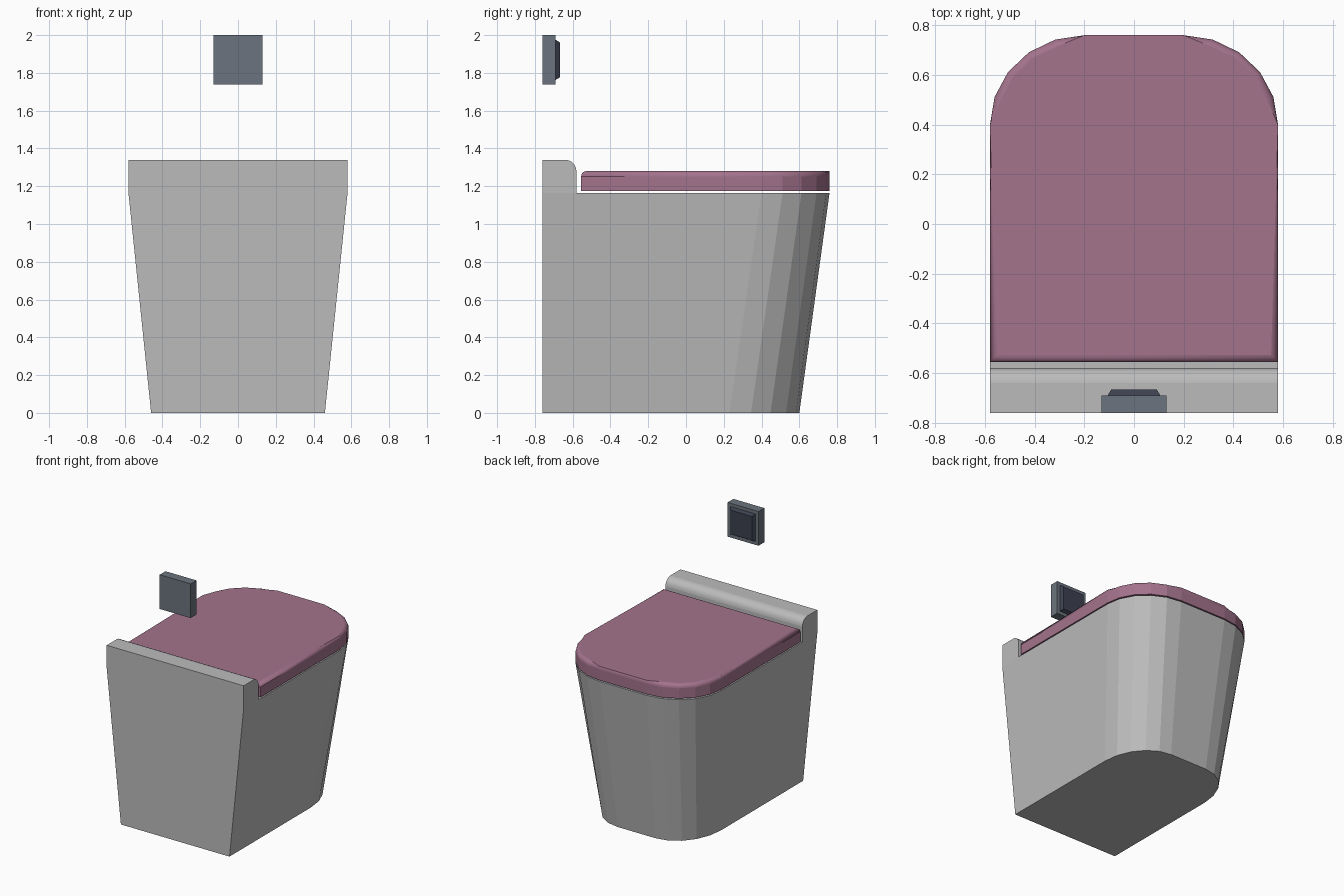
import bpy, bmesh, math

if "Cube" in bpy.data.objects:
    bpy.data.objects.remove(bpy.data.objects["Cube"])


def material(name, rgb):
    m = bpy.data.materials.new(name)
    m.diffuse_color = (*rgb, 1)
    m.use_nodes = True
    m.node_tree.nodes["Principled BSDF"].inputs["Base Color"].default_value = m.diffuse_color
    return m


GREY = material("ceramic grey", (0.50, 0.50, 0.50))
PINK = material("dusty pink", (0.37, 0.172, 0.265))
SLATE = material("slate grey", (0.15, 0.175, 0.21))
DARK = material("dark slate", (0.045, 0.052, 0.078))


def finish(bm, name, mat):
    bmesh.ops.recalc_face_normals(bm, faces=bm.faces[:])
    me = bpy.data.meshes.new(name)
    bm.to_mesh(me)
    bm.free()
    me.materials.append(mat)
    ob = bpy.data.objects.new(name, me)
    bpy.context.collection.objects.link(ob)
    return ob


def outline(w, rx, y0, cy, ry, split=None):
    """U-shaped outline: square at the back, two 5-sided rounded corners in front."""
    half = [(w, y0)] + ([(w, split)] if split is not None else [])
    for i in range(6):
        a = math.radians(18 * i)
        half.append((w - rx + rx * math.cos(a), cy + ry * math.sin(a)))
    return half + [(-x, y) for x, y in reversed(half)]


def ring(bm, pts, z):
    return [bm.verts.new((x, y, z)) for x, y in pts]


def loft(bm, a, b):
    n = len(a)
    for i in range(n):
        bm.faces.new((a[i], a[(i + 1) % n], b[(i + 1) % n], b[i]))


def soften(bm, edges, radius):
    # rounded edges are smooth, all other faces stay flat
    res = bmesh.ops.bevel(bm, geom=edges, offset=radius, offset_type='OFFSET',
                          segments=5, profile=0.5, affect='EDGES')
    for f in res['faces']:
        f.smooth = True


# Bowl body, with the raised hinge ledge at the back
bm = bmesh.new()
low = ring(bm, outline(0.46, 0.30, -0.76, 0.23, 0.37, -0.58), 0)
top = ring(bm, outline(0.58, 0.38, -0.76, 0.40, 0.36, -0.58), 1.165)
loft(bm, low, top)
bm.faces.new(low[::-1])
bm.faces.new(top[1:-1])
rim = [top[0], top[1], top[-2], top[-1]]
ledge = [bm.verts.new((v.co.x, v.co.y, 1.34)) for v in rim]
loft(bm, rim, ledge)
bm.faces.new(ledge)
soften(bm, [bm.edges.get((ledge[1], ledge[2]))], 0.06)
finish(bm, "bowl_body", GREY)

# Lid
bm = bmesh.new()
pts = outline(0.58, 0.38, -0.555, 0.40, 0.36)
low, top = ring(bm, pts, 1.174), ring(bm, pts, 1.28)
loft(bm, low, top)
bm.faces.new(low[::-1])
cap = bm.faces.new(top)
soften(bm, cap.edges[:], 0.028)
finish(bm, "lid", PINK)


# Flush plate and its tapered button on the wall
def wall_block(name, y0, y1, half0, half1, zc, mat):
    bm = bmesh.new()
    rings = []
    for y, h in ((y0, half0), (y1, half1)):
        rings.append([bm.verts.new((sx * h, y, zc + sz * h))
                      for sx, sz in ((-1, -1), (1, -1), (1, 1), (-1, 1))])
    loft(bm, *rings)
    for r in rings:
        bm.faces.new(r)
    finish(bm, name, mat)


wall_block("flush_plate", -0.76, -0.69, 0.131, 0.131, 1.869, SLATE)
wall_block("flush_button", -0.692, -0.667, 0.107, 0.092, 1.869, DARK)
